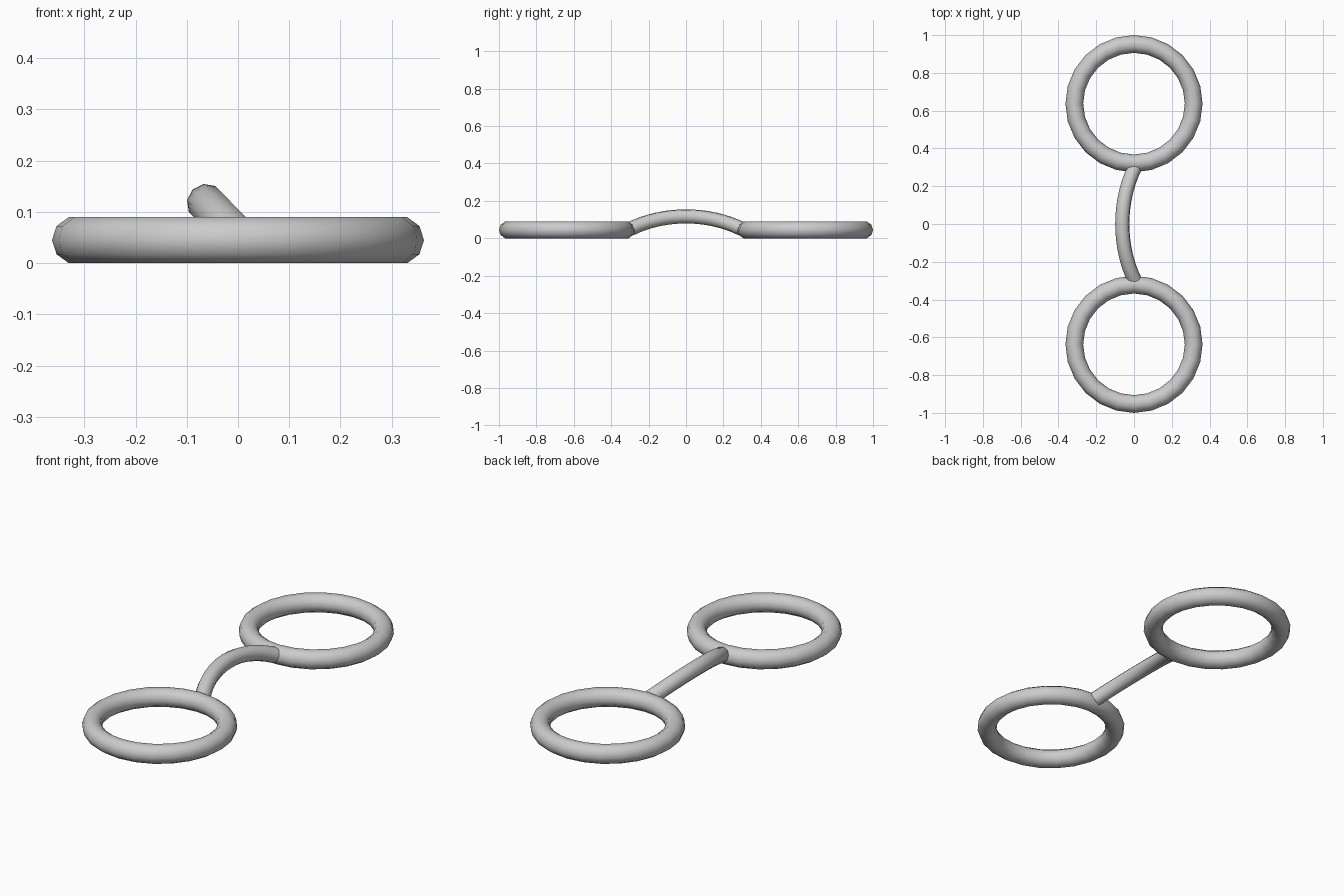
import bpy, bmesh
from math import cos, sin, radians, pi
from mathutils import Vector

cube = bpy.data.objects.get("Cube")
if cube:
    bpy.data.objects.remove(cube, do_unlink=True)

grey = bpy.data.materials.new("light_grey")
grey.use_nodes = True
grey.diffuse_color = (0.6, 0.6, 0.6, 1)
grey.node_tree.nodes["Principled BSDF"].inputs["Base Color"].default_value = (0.6, 0.6, 0.6, 1)

SIDES = 10


def swept_arc(name, centre, out, radius, tube, half_angle, steps):
    """Round tube along an arc in the plane of `out` and y; pi gives a closed ring."""
    out, y = Vector(out).normalized(), Vector((0, 1, 0))
    normal = out.cross(y)
    closed = half_angle >= pi
    bm = bmesh.new()
    rings = []
    for i in range(steps if closed else steps + 1):
        t = -half_angle + 2 * half_angle * i / steps
        radial = out * cos(t) + y * sin(t)
        mid = Vector(centre) + radial * radius
        rings.append([bm.verts.new(mid + tube * (radial * cos(a) + normal * sin(a)))
                      for a in (2 * pi * k / SIDES for k in range(SIDES))])
    pairs = list(zip(rings, rings[1:]))
    if closed:
        pairs.append((rings[-1], rings[0]))
    else:
        bm.faces.new(rings[0])
        bm.faces.new(rings[-1])
    for a, b in pairs:
        for k in range(SIDES):
            n = (k + 1) % SIDES
            bm.faces.new((a[k], b[k], b[n], a[n]))
    bmesh.ops.recalc_face_normals(bm, faces=bm.faces)
    mesh = bpy.data.meshes.new(name)
    bm.to_mesh(mesh)
    bm.free()
    mesh.materials.append(grey)
    obj = bpy.data.objects.new(name, mesh)
    bpy.context.collection.objects.link(obj)
    bpy.ops.object.select_all(action="DESELECT")
    obj.select_set(True)
    bpy.context.view_layer.objects.active = obj
    bpy.ops.object.shade_smooth_by_angle(angle=radians(50))
    return obj


# Two flat rings
for name, side in (("front_ring", -1), ("back_ring", 1)):
    swept_arc(name, (0, side * 0.637, 0.045), (1, 0, 0), 0.316, 0.047, pi, 24)

# Bowed bar between the rings, leaning up and to the right
lean = Vector((-0.065, 0, 0.066)).normalized()
bow = 0.52
apex = Vector((-0.062, 0, 0.117))
swept_arc("connecting_bar", apex - lean * bow, lean, bow, 0.038, radians(34.5), 16)
